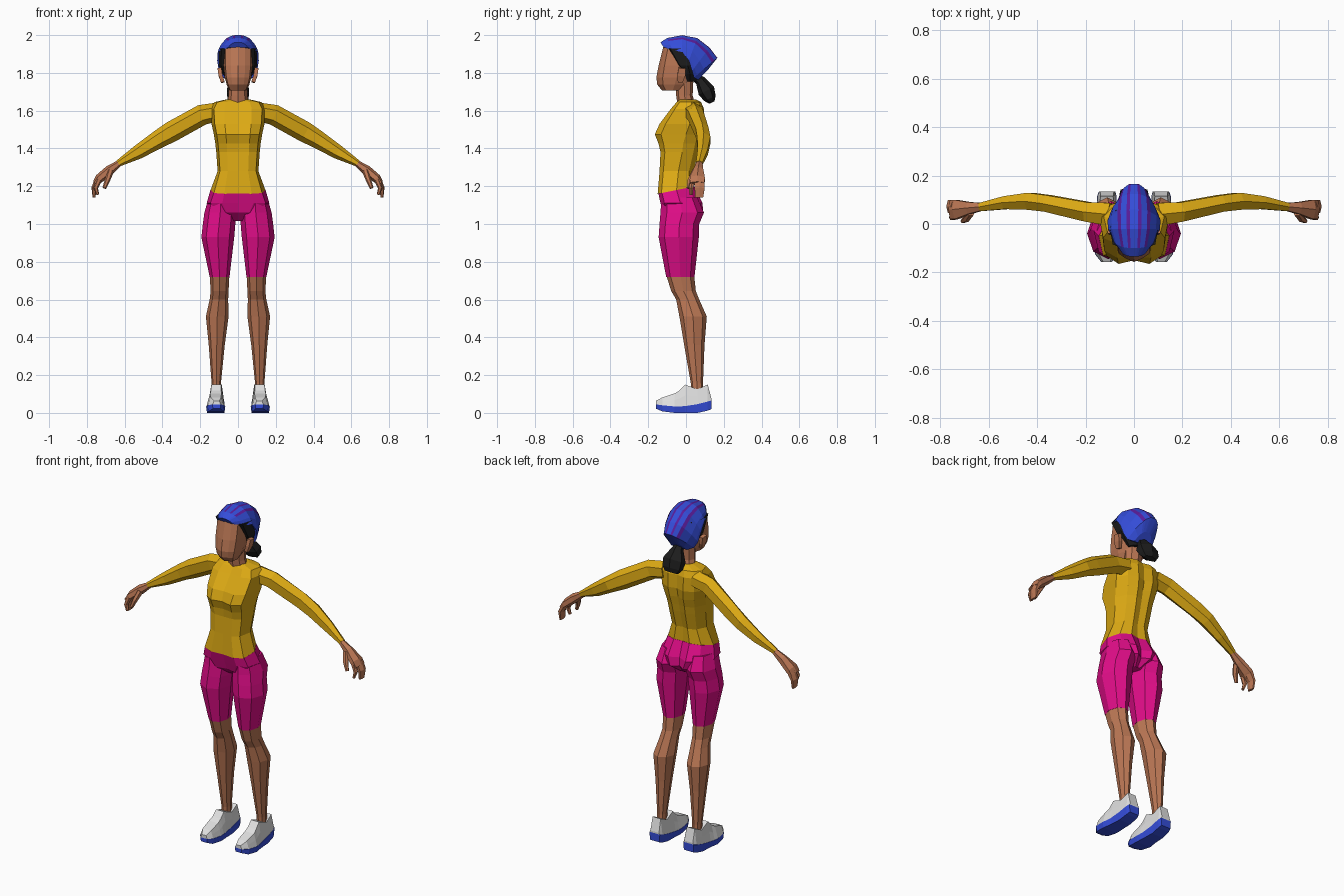
import bpy, bmesh, math
from mathutils import Vector


def material(name, rgb):
    m = bpy.data.materials.new(name)
    m.diffuse_color = (*rgb, 1)
    return m


SHIRT = material("mustard shirt", (0.72, 0.40, 0.007))
SHORTS = material("magenta shorts", (0.76, 0.004, 0.25))
SKIN = material("warm skin", (0.50, 0.185, 0.09))
HAIR = material("black hair", (0.012, 0.012, 0.012))
BLUE = material("helmet blue", (0.035, 0.075, 0.70))
PURPLE = material("stripe purple", (0.10, 0.012, 0.33))
WHITE = material("shoe white", (0.75, 0.75, 0.75))


def loft(name, rings, mats, mirror=False, paint=None):
    """Skin closed rings of equal size and cap both ends."""
    bm = bmesh.new()
    vs = [[bm.verts.new(p) for p in r] for r in rings]
    n = len(rings[0])
    for i in range(len(vs) - 1):
        for j in range(n):
            k = (j + 1) % n
            f = bm.faces.new((vs[i][j], vs[i][k], vs[i + 1][k], vs[i + 1][j]))
            if paint:
                f.material_index = paint(i, j)
    bm.faces.new(vs[0][::-1])
    bm.faces.new(vs[-1])
    bmesh.ops.recalc_face_normals(bm, faces=bm.faces)
    me = bpy.data.meshes.new(name)
    bm.to_mesh(me)
    bm.free()
    for m in mats:
        me.materials.append(m)
    ob = bpy.data.objects.new(name, me)
    bpy.context.collection.objects.link(ob)
    if mirror:
        ob.modifiers.new("mirror", "MIRROR").use_mirror_merge = False
    return ob


def body_ring(z, tilt, w, fc, f, s, b, sp):
    """Symmetric body section: front centre, front, side, back, spine."""
    half = [(0, fc), (.5 * w, f), (.88 * w, .8 * f + .2 * s), (w, s),
            (.75 * w, .3 * s + .7 * b), (.35 * w, b), (0, sp)]
    pts = half + [(-x, y) for x, y in half[-2:0:-1]]
    return [(x, y, z + tilt * (y + .05)) for x, y in pts]


def limb_ring(z, x0, x1, y0, y1, n=8):
    """Upright limb section given by its x and y limits."""
    return [((x0 + x1) / 2 + (x1 - x0) / 2 * math.cos(math.tau * k / n),
             (y0 + y1) / 2 + (y1 - y0) / 2 * math.sin(math.tau * k / n), z)
            for k in range(n)]


def tube(name, stations, mat, across=(0, 1, 0), n=6, mirror=True):
    """Tube along (x, y, z, half width, half thickness) stations."""
    pts = [Vector(s[:3]) for s in stations]
    rings = []
    for i, s in enumerate(stations):
        d = (pts[min(i + 1, len(pts) - 1)] - pts[max(i - 1, 0)]).normalized()
        v = d.cross(Vector(across)).normalized()
        u = v.cross(d)
        ang = [math.tau * (k + .5) / n for k in range(n)]
        c = math.cos(math.pi / n)
        rings.append([pts[i] + u * s[3] * math.cos(a) / c * .95
                      + v * s[4] * math.sin(a) / c * .95 for a in ang])
    return loft(name, rings, [mat], mirror)


# Shirt body
loft("shirt", [body_ring(*r) for r in [
    (1.18, .2, .145, -.145, -.15, -.05, .04, .03),
    (1.28, 0, .108, -.14, -.14, -.04, .04, .03),
    (1.38, 0, .115, -.135, -.135, -.02, .065, .055),
    (1.425, 0, .12, -.135, -.145, -.015, .075, .065),
    (1.475, 0, .128, -.15, -.165, 0, .09, .075),
    (1.53, 0, .14, -.135, -.14, .02, .10, .085),
    (1.61, 0, .145, -.07, -.08, .03, .095, .085),
    (1.645, 0, .125, -.045, -.05, .03, .08, .07),
    (1.66, 0, .06, -.03, -.03, .015, .05, .05)]], [SHIRT])

# Sleeves
tube("sleeve", [
    (.10, .04, 1.595, .050, .045), (.19, .05, 1.578, .042, .050),
    (.355, .085, 1.487, .036, .050), (.43, .094, 1.443, .037, .043),
    (.53, .088, 1.380, .028, .034), (.635, .070, 1.320, .018, .016)], SHIRT)

# Hands
tube("palm", [
    (.62, .072, 1.328, .015, .014), (.68, .066, 1.285, .026, .024),
    (.735, .06, 1.240, .042, .022), (.755, .06, 1.215, .040, .014)], SKIN)
tube("fingers", [
    (.74, .072, 1.235, .028, .018), (.763, .072, 1.19, .028, .012),
    (.762, .07, 1.14, .022, .007)], SKIN)
tube("index_finger", [
    (.735, .032, 1.235, .013, .014), (.753, .028, 1.19, .012, .011),
    (.742, .026, 1.155, .009, .007)], SKIN)
tube("thumb", [
    (.675, .05, 1.28, .018, .016), (.692, .022, 1.23, .014, .013),
    (.708, .012, 1.19, .009, .009)], SKIN)

# Shorts: pelvis and legs
loft("shorts_pelvis", [body_ring(*r) for r in [
    (1.18, .2, .146, -.143, -.146, -.05, .042, .032),
    (1.11, 0, .166, -.125, -.135, -.03, .088, .06),
    (1.06, 0, .12, -.105, -.12, -.03, .09, .06),
    (1.015, 0, .04, -.06, -.06, -.02, .03, .03)]], [SHORTS])
loft("shorts_leg", [limb_ring(*r) for r in [
    (1.14, .03, .155, -.13, .06), (1.06, .01, .178, -.135, .095),
    (1.00, .014, .186, -.14, .07), (.93, .02, .194, -.145, .068),
    (.72, .045, .15, -.105, .045)]], [SHORTS], True)

# Bare legs
loft("leg", [limb_ring(*r) for r in [
    (.72, .046, .149, -.102, .044), (.645, .05, .145, -.078, .052),
    (.60, .052, .15, -.052, .07), (.51, .05, .17, -.035, .11),
    (.36, .07, .155, -.01, .098), (.16, .09, .14, .025, .09),
    (.08, .09, .14, .03, .095)]], [SKIN], True)

# Shoes: y, centre x, bottom half width, bottom z, sole line z, top z, top half width
shoe = [(-.158, .113, .022, .022, .045, .064, .014),
        (-.125, .117, .044, .008, .040, .082, .027),
        (-.06, .118, .051, 0, .034, .103, .03),
        (-.035, .116, .049, 0, .034, .118, .027),
        (-.005, .115, .045, 0, .036, .150, .026),
        (.06, .114, .042, 0, .046, .125, .031),
        (.115, .112, .040, .012, .060, .150, .026),
        (.135, .111, .034, .020, .066, .075, .028)]
loft("shoe_sole", [[(c - .9 * w, y, b), (c + .9 * w, y, b), (c + w, y, m), (c - w, y, m)]
                   for y, c, w, b, m, t, tw in shoe], [BLUE], True)
loft("shoe_upper", [[(c - .96 * w, y, m), (c + .96 * w, y, m),
                     (c + .55 * w + .4 * tw, y, .5 * m + .5 * t), (c + tw, y, t),
                     (c - tw, y, t), (c - .55 * w - .4 * tw, y, .5 * m + .5 * t)]
                    for y, c, w, b, m, t, tw in shoe], [WHITE], True)

# Neck, face and ears
loft("neck", [limb_ring(*r) for r in [
    (1.63, -.06, .06, -.045, .05), (1.68, -.05, .05, -.052, .035),
    (1.78, -.05, .05, -.06, .04)]], [SKIN])
loft("face", [body_ring(*r) for r in [
    (1.708, 0, .046, -.128, -.118, -.07, -.02, -.02),
    (1.738, 0, .060, -.152, -.138, -.06, .02, .02),
    (1.775, 0, .070, -.157, -.142, -.05, .04, .04),
    (1.84, 0, .076, -.145, -.132, -.04, .06, .06),
    (1.94, 0, .076, -.12, -.11, -.03, .06, .06)]], [SKIN])
tube("ear", [(.08, -.032, 1.75, .012, .010), (.092, -.025, 1.785, .022, .011),
             (.098, -.02, 1.825, .020, .011)], SKIN, n=4)

# Hair under the helmet and ponytail
loft("hair", [body_ring(*r) for r in [
    (1.755, 0, .05, .0, .0, .02, .055, .055),
    (1.80, 0, .085, -.01, -.01, .02, .07, .07),
    (1.84, 0, .102, -.045, -.045, .01, .09, .09),
    (1.93, 0, .100, -.10, -.10, -.02, .09, .09)]], [HAIR])
tube("ponytail", [(0, .04, 1.785, .02, .02), (0, .075, 1.76, .03, .025),
                  (0, .108, 1.705, .062, .042), (0, .127, 1.665, .058, .030),
                  (0, .137, 1.643, .04, .014)], HAIR, (1, 0, 0), 6, False)

# Helmet: top y, top z, rim y, rim z, half width, with painted stripes
shell = [(-.135, 1.962, -.118, 1.935, .050), (-.10, 1.985, -.07, 1.92, .086),
         (-.02, 2.0, -.02, 1.91, .107), (.06, 1.985, .015, 1.865, .110),
         (.125, 1.935, .032, 1.81, .102), (.167, 1.88, .042, 1.775, .082),
         (.115, 1.815, .065, 1.763, .052)]
right = [1, .97, .85, .62, .50, .28, .16]
knots = right + [-t for t in reversed(right)]
rings = []
for ty, tz, ry, rz, w in shell:
    ring = []
    for t in knots:
        h = (1 - abs(t) ** 2.6) ** .8
        ring.append((w * t, ry + (ty - ry) * h, rz + (tz - rz) * h))
    rings.append(ring)
loft("helmet", rings, [BLUE, PURPLE],
     paint=lambda i, j: int(1 <= i <= 4 and j in (3, 5, 7, 9)))
